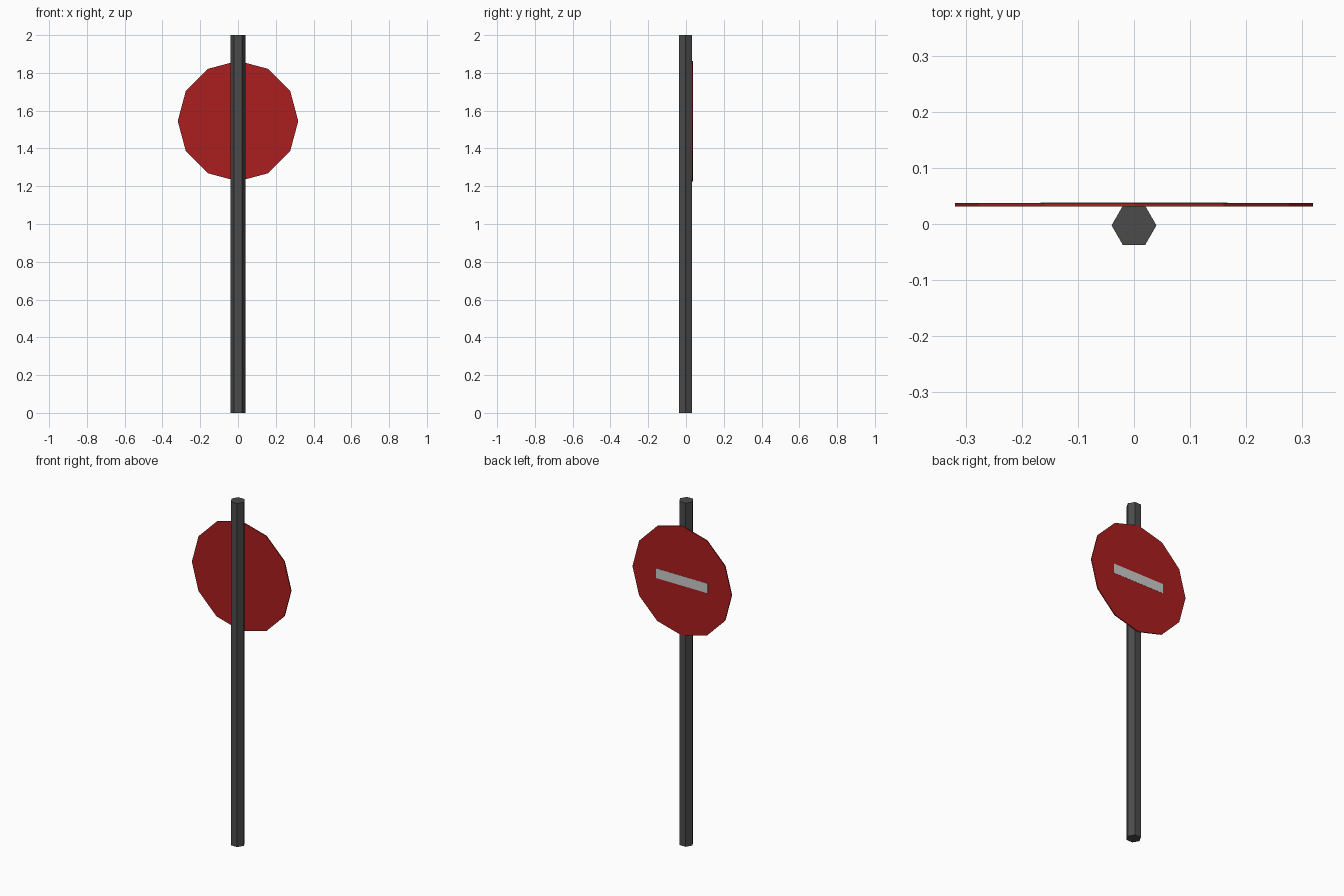
import bpy
from math import radians

if "Cube" in bpy.data.objects:
    bpy.data.objects.remove(bpy.data.objects["Cube"])


def material(name, rgb):
    m = bpy.data.materials.new(name)
    m.diffuse_color = (*rgb, 1)
    m.use_nodes = True
    m.node_tree.nodes["Principled BSDF"].inputs["Base Color"].default_value = m.diffuse_color
    return m


def prism(name, sides, radius, depth, location, mat, tilt=0, spin=0):
    bpy.ops.mesh.primitive_cylinder_add(vertices=sides, radius=radius, depth=depth,
                                        location=location,
                                        rotation=(radians(tilt), 0, radians(spin)))
    ob = bpy.context.object
    ob.name = name
    ob.data.materials.append(mat)
    return ob


dark = material("dark_metal", (0.07, 0.07, 0.07))
red = material("sign_red", (0.41, 0.013, 0.013))
light = material("light_grey", (0.8, 0.8, 0.8))

SIGN_Z = 1.545

# Hexagonal post, flat sides to front and back
prism("post", 6, 0.04, 2.0, (0, -0.0025, 1.0), dark, spin=30)

# Twelve-sided sign plate fixed to the back of the post
prism("sign_plate", 12, 0.319, 0.006, (0, 0.034, SIGN_Z), red, tilt=90)

# Thin horizontal bar on the outer face of the plate
bpy.ops.mesh.primitive_cube_add(size=1, location=(0, 0.037, SIGN_Z))
bar = bpy.context.object
bar.name = "sign_bar"
bar.scale = (0.333, 0.002, 0.056)
bar.data.materials.append(light)
